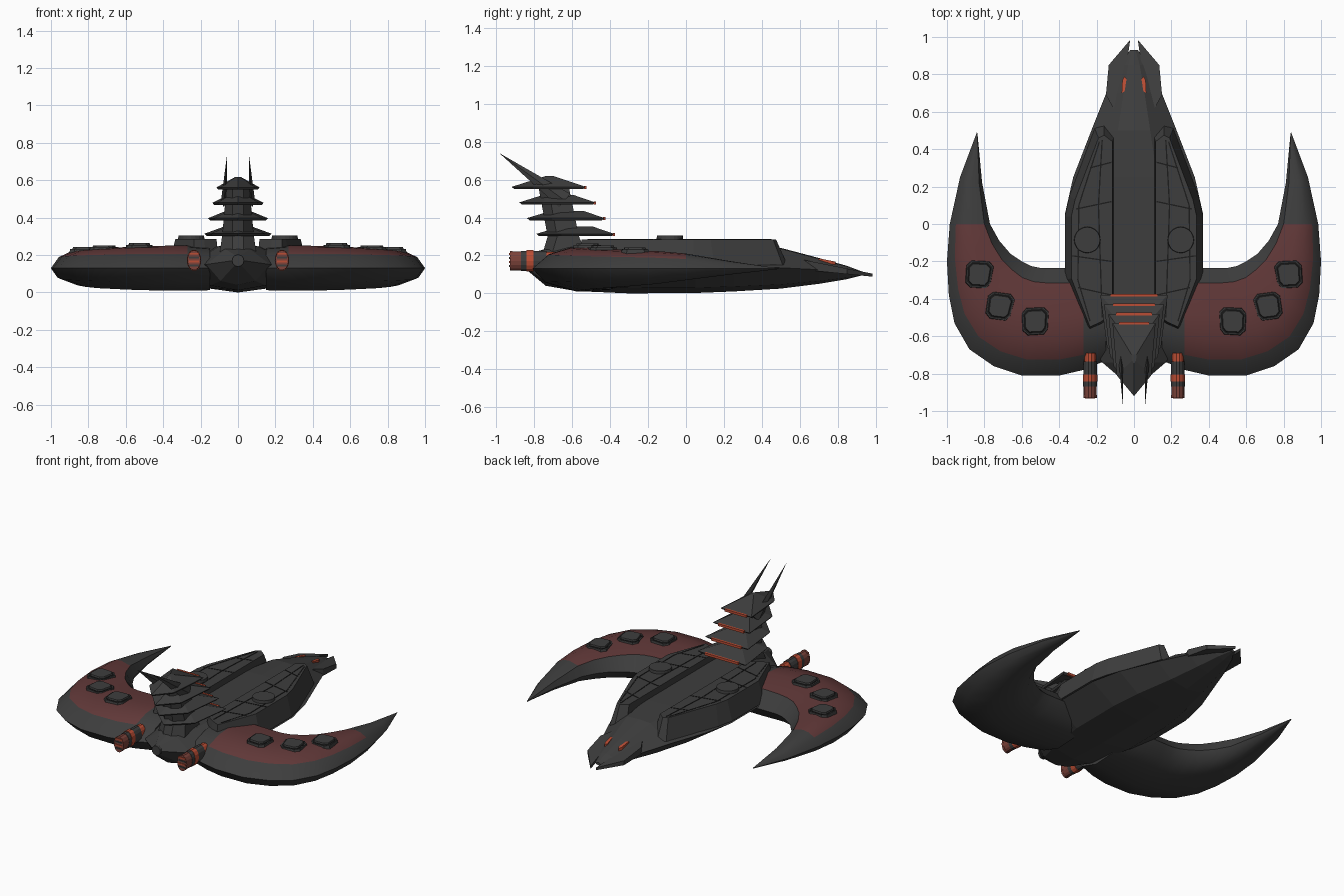
import bpy, bmesh, math
from mathutils import Vector

if "Cube" in bpy.data.objects:
    bpy.data.objects.remove(bpy.data.objects["Cube"])


def material(name, r, g, b):
    m = bpy.data.materials.new(name)
    m.diffuse_color = (r, g, b, 1)
    m.use_nodes = True
    m.node_tree.nodes["Principled BSDF"].inputs["Base Color"].default_value = m.diffuse_color
    return m


GREY = material("dark grey hull", 0.047, 0.047, 0.047)
RED = material("dull red plating", 0.12, 0.04, 0.04)
ORANGE = material("glowing orange", 0.5, 0.075, 0.035)
BROWN = material("burnt brown", 0.20, 0.055, 0.042)
BLACK = material("panel line black", 0.012, 0.012, 0.012)


def make(name, verts, faces, mats, smooth=None):
    me = bpy.data.meshes.new(name)
    me.from_pydata([tuple(v) for v in verts], [], faces)
    for m in mats:
        me.materials.append(m)
    bm = bmesh.new()
    bm.from_mesh(me)
    bmesh.ops.recalc_face_normals(bm, faces=bm.faces)
    bm.to_mesh(me)
    bm.free()
    ob = bpy.data.objects.new(name, me)
    bpy.context.collection.objects.link(ob)
    if smooth:
        bpy.ops.object.select_all(action='DESELECT')
        ob.select_set(True)
        bpy.context.view_layer.objects.active = ob
        bpy.ops.object.shade_smooth_by_angle(angle=math.radians(smooth))
    return ob


def loft(name, rings, mats, smooth=None, rule=None):
    """Skin closed rings of equal length and cap both ends."""
    n = len(rings[0])
    verts = [p for r in rings for p in r]
    faces, index = [], []
    for i in range(len(rings) - 1):
        for j in range(n):
            k = (j + 1) % n
            faces.append((i*n + j, i*n + k, (i + 1)*n + k, (i + 1)*n + j))
            index.append(rule(i, j) if rule else 0)
    faces += [tuple(range(n)), tuple(range(len(verts) - n, len(verts)))]
    ob = make(name, verts, faces, mats, smooth)
    for p, m in zip(ob.data.polygons, index):
        p.material_index = m
    return ob


def slab(name, low, high, z0, z1, mat):
    """Solid between a lower and an upper outline."""
    return loft(name, [[(x, y, z0) for x, y in low], [(x, y, z1) for x, y in high]], [mat])


def shrink(poly, f, c=None):
    c = c or (sum(p[0] for p in poly)/len(poly), sum(p[1] for p in poly)/len(poly))
    return [(c[0] + (x - c[0])*f, c[1] + (y - c[1])*f) for x, y in poly]


def line_plate(name, a, b, z, width=0.007):
    d = (Vector(b) - Vector(a)).normalized()
    n = Vector((-d.y, d.x))*width/2
    a, b = Vector(a), Vector(b)
    poly = [tuple(a + n), tuple(b + n), tuple(b - n), tuple(a - n)]
    return slab(name, poly, poly, z - 0.004, z + 0.001, BLACK)


# central hull: y, half width, edge height, top, bottom
hull = [(-.86, .03, .17, .20, .14), (-.74, .17, .15, .235, .04), (-.58, .27, .14, .25, .012),
        (-.3, .37, .14, .25, 0), (.05, .37, .14, .25, .002), (.25, .325, .14, .25, .01),
        (.5, .228, .135, .24, .025), (.7, .148, .125, .187, .05), (.85, .08, .115, .145, .075),
        (.93, .02, .105, .115, .095)]
rings = []
for y, w, e, t, b in hull:
    half = [(.38*w, t - .004), (w, e), (.55*w, b + .2*(e - b))]
    rings.append([(0, y, t)] + [(x, y, z) for x, z in half] + [(0, y, b)]
                 + [(-x, y, z) for x, z in reversed(half)])
loft("central_hull", rings, [GREY])

# round tail nozzle
ring = [(.032*math.cos(a*math.pi/6), .032*math.sin(a*math.pi/6)) for a in range(12)]
loft("tail_nozzle", [[(x, y, .17 + z) for x, z in ring] for y in (-.87, -.8)], [GREY])

# wing stations: outer point, inner point, height above rim, depth below rim
wing = [(.84, .49, .837, .485, .002, .002), (.93, .25, .812, .22, .04, .03),
        (.985, 0, .77, 0, .08, .06), (1, -.2, .72, -.09, .092, .08),
        (.99, -.38, .66, -.16, .097, .092), (.96, -.53, .6, -.2, .102, .1),
        (.88, -.67, .55, -.225, .107, .107), (.75, -.76, .5, -.235, .112, .112),
        (.6, -.81, .44, -.235, .117, .117), (.4, -.81, .36, -.235, .12, .12),
        (.27, -.78, .27, -.24, .12, .12), (.15, -.73, .15, -.25, .11, .118)]
section = [(0, 0), (.15, .64), (.35, .93), (.55, 1), (.86, .8), (1, 0),
           (.9, -.6), (.7, -.93), (.4, -1), (.12, -.62)]
deck = [(.1, .49), (.16, .535), (.21, .51), (.345, .15), (.37, .04), (.37, -.3),
        (.28, -.52), (.24, -.58), (.17, -.55), (.1, -.5)]

for s, side in ((1, "right"), (-1, "left")):
    def flip(poly):
        return [(s*x, y) for x, y in poly]

    # crescent wing with red plating on its top strips
    rings = []
    for ox, oy, ix, iy, up, down in wing:
        rings.append([(s*(ox + (ix - ox)*t), oy + (iy - oy)*t, .13 + k*(up if k > 0 else down))
                      for t, k in section])
    loft(side + "_wing", rings, [GREY, RED], 35,
         lambda i, j: 1 if 2 <= i <= 9 and j in (1, 2, 3) else 0)

    # raised hatches on the wing
    for n, (cx, cy, z, ang) in enumerate([(.825, -.27, .224, 3), (.715, -.44, .234, 8), (.525, -.52, .246, -3)]):
        a, b = .078, .05
        base = [(a, -b), (a, b), (b, a), (-b, a), (-a, b), (-a*.85, -b), (-b*.85, -a), (b, -a)]
        ca, sa = math.cos(math.radians(ang)), math.sin(math.radians(ang))
        base = flip([(cx + x*ca - y*sa, cy + x*sa + y*ca) for x, y in base])
        slab(f"{side}_hatch_{n}", base, shrink(base, .9), z - .035, z + .008, GREY)
        slab(f"{side}_hatch_seam_{n}", shrink(base, .84), shrink(base, .84), z, z + .009, BLACK)
        slab(f"{side}_hatch_lid_{n}", shrink(base, .78), shrink(base, .7), z, z + .018, GREY)

    # armoured deck, its panel seams and round turret base
    low = flip(deck)
    high = flip([(.115, .44), (.16, .475), (.19, .46), (.315, .13), (.335, .04), (.335, -.29),
                 (.255, -.5), (.235, -.55), (.18, -.525), (.115, -.48)])
    slab(side + "_deck", low, high, .15, .285, GREY)
    seams = [((.12, .33), (.235, .30)), ((.12, .12), (.31, .08)), ((.12, -.2), (.33, -.17)),
             ((.12, -.38), (.30, -.34)), ((.17, .45), (.19, .1)), ((.19, .1), (.17, -.5)),
             ((.185, .44), (.295, .1)), ((.295, .1), (.3, -.3)), ((.3, -.3), (.235, -.52))]
    for n, (a, b) in enumerate(seams):
        line_plate(f"{side}_deck_seam_{n}", (s*a[0], a[1]), (s*b[0], b[1]), .286)
    disc = [(s*.25 + .072*math.cos(a*math.pi/10), -.085 + .072*math.sin(a*math.pi/10)) for a in range(20)]
    slab(side + "_turret_base", disc, shrink(disc, .95), .27, .304, GREY)

    # nose mandible, sloping down to its tip
    fin = [(.02, .985), (.135, .85), (.15, .69), (.1, .6), (.07, .7), (.04, .85)]
    rise = lambda y: .1 + (.985 - y)*.2
    loft(side + "_nose_fin", [[(s*x, y, rise(y) - .012 - .1*(.985 - y)) for x, y in fin],
                              [(s*x, y, rise(y) + .004) for x, y in fin]], [GREY])

    # glowing eye slit
    eye = [(.052, .79), (.04, .775), (.05, .71), (.066, .70), (.062, .77)]
    loft(side + "_eye", [[(s*x, y, rise(y) + d + .02) for x, y in eye] for d in (-.03, .008)], [ORANGE])

    # banded engine with a tall rounded section
    bands = [(-.93, -.915, BROWN, 1), (-.915, -.87, BROWN, .97), (-.87, -.842, GREY, 1.02),
             (-.842, -.805, ORANGE, 1.08), (-.805, -.735, GREY, 1), (-.735, -.69, ORANGE, .9)]
    for n, (y0, y1, mat, f) in enumerate(bands):
        ring = [(.036*f*math.cos(a*math.pi/7), .053*f*math.sin(a*math.pi/7)) for a in range(14)]
        loft(f"{side}_engine_band_{n}", [[(s*.235 + x, y, .172 + z) for x, z in ring] for y in (y0, y1)], [mat])
    for n in range(4):
        z = .14 + n*.021
        poly = [(s*.235 - .026, -.934), (s*.235 + .026, -.934), (s*.235 + .026, -.925), (s*.235 - .026, -.925)]
        slab(f"{side}_engine_grille_{n}", poly, poly, z, z + .009, ORANGE if n % 2 else GREY)

    # swept antenna spike
    a, b = Vector((s*.075, -.64, .49)), Vector((s*.058, -.985, .74))
    base = [a + Vector(v) for v in ((.016, 0, 0), (0, .03, .035), (-.016, 0, 0), (0, -.03, -.035))]
    make(side + "_antenna", base + [b], [(0, 1, 2, 3), (0, 1, 4), (1, 2, 4), (2, 3, 4), (3, 0, 4)], [GREY])

# tower trunk leaning backwards
rings = []
for z, w, y0, y1 in ((.2, .1, -.76, -.52), (.3, .085, -.73, -.565), (.57, .06, -.78, -.62)):
    rings.append([(w, y1, z), (w, y0 + .05, z), (.03, y0, z), (-.03, y0, z), (-w, y0 + .05, z), (-w, y1, z)])
loft("tower_trunk", rings, [GREY])

# four stacked tower roofs with glowing front edges
tiers = [(.18, -.38, -.79, .302), (.16, -.43, -.84, .385), (.137, -.48, -.88, .468), (.115, -.53, -.92, .55)]
for n, (w, yf, yr, z) in enumerate(tiers):
    plan = [(w, yf), (.8*w, yf - .28), (0, yr), (-.8*w, yf - .28), (-w, yf)]
    top = shrink(plan, .12 if n == 3 else .42, (0, yf - .19))
    lip = [(x, y, z + .012) for x, y in plan]
    loft(f"tower_roof_{n}", [[(x, y, z) for x, y in shrink(plan, .93, (0, yf - .19))], lip,
                             [(x, y, z + (.068 if n == 3 else .05)) for x, y in top]], [GREY])
    bw = w*.7
    bar = [(-bw, yf - .008), (bw, yf - .008), (bw, yf + .006), (-bw, yf + .006)]
    slab(f"tower_light_{n}", bar, bar, z + .001, z + .017, ORANGE)
